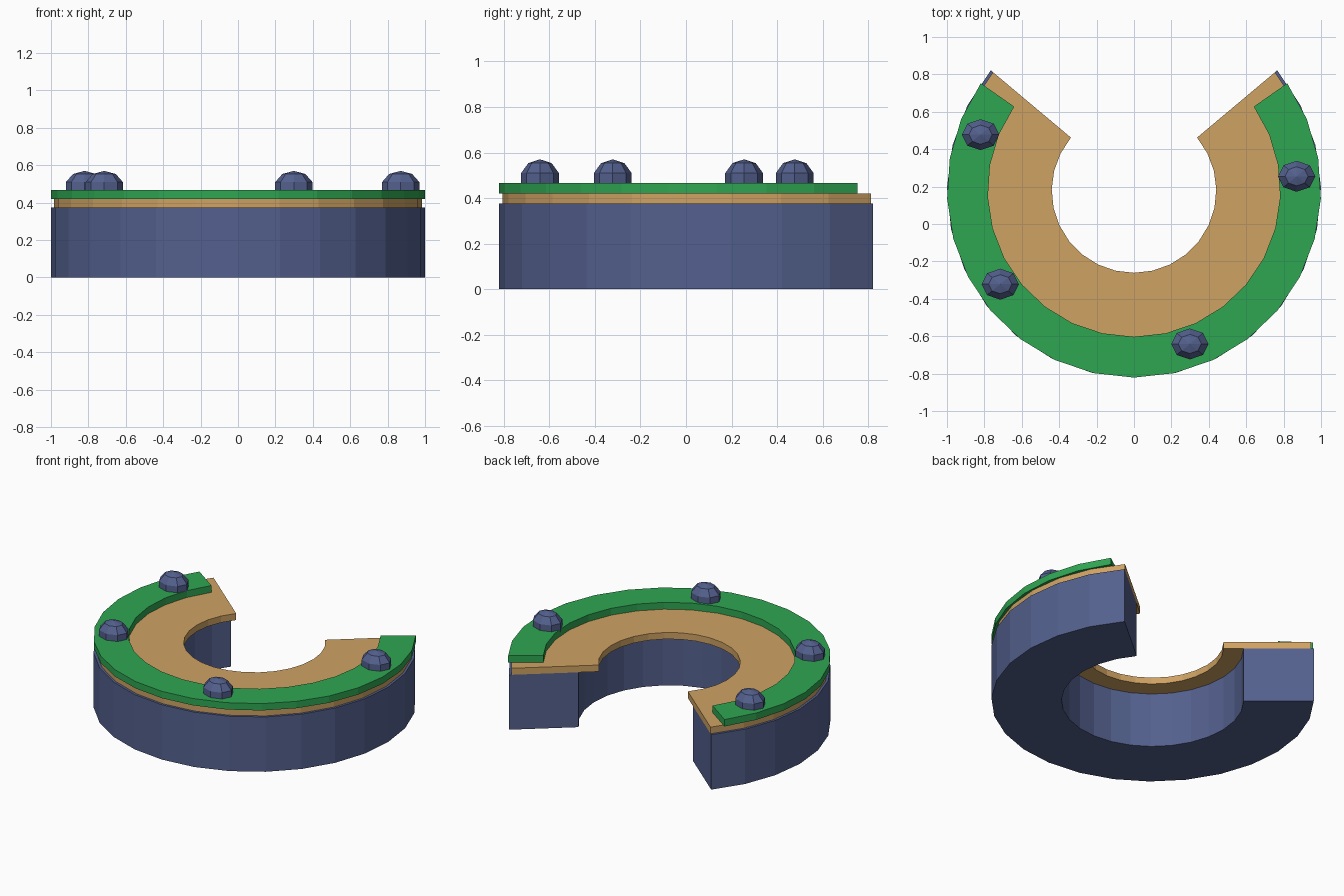
import bpy, bmesh, math

if "Cube" in bpy.data.objects:
    bpy.data.objects.remove(bpy.data.objects["Cube"])

CY = 0.179          # centre of the arcs
SEG = 20


def mat(name, col):
    m = bpy.data.materials.new(name)
    m.diffuse_color = (*col, 1)
    m.use_nodes = True
    m.node_tree.nodes["Principled BSDF"].inputs["Base Color"].default_value = m.diffuse_color
    return m


slate = mat("slate blue", (0.088, 0.118, 0.27))
tan = mat("tan", (0.62, 0.36, 0.124))
green = mat("green", (0.028, 0.38, 0.085))


def finish(bm, name, m):
    bmesh.ops.recalc_face_normals(bm, faces=bm.faces)
    me = bpy.data.meshes.new(name)
    bm.to_mesh(me)
    bm.free()
    me.materials.append(m)
    ob = bpy.data.objects.new(name, me)
    bpy.context.collection.objects.link(ob)
    return ob


def arc(name, r0, r1, z0, z1, span, m):
    """Open ring of rectangular section, symmetric about the front."""
    bm = bmesh.new()
    rings = []
    for i in range(SEG + 1):
        a = math.radians(-90 - span / 2 + span * i / SEG)
        rings.append([bm.verts.new((r * math.cos(a), CY + r * math.sin(a), z))
                      for r, z in ((r0, z0), (r1, z0), (r1, z1), (r0, z1))])
    for a, b in zip(rings, rings[1:]):
        for k in range(4):
            n = (k + 1) % 4
            bm.faces.new((a[k], a[n], b[n], b[k]))
    bm.faces.new(rings[0])
    bm.faces.new(rings[-1])
    return finish(bm, name, m)


# counter body, top slab and raised outer rail
arc("counter_body", 0.565, 1.0, 0.0, 0.375, 260, slate)
arc("counter_top", 0.44, 0.984, 0.375, 0.42, 260, tan)
arc("outer_rail", 0.782, 1.0, 0.42, 0.467, 250, green)

# flattened low-poly knobs along the rail
for i, deg in enumerate((5, 160, 215, 290)):
    a = math.radians(deg)
    bm = bmesh.new()
    bmesh.ops.create_uvsphere(bm, u_segments=8, v_segments=5, radius=1)
    bmesh.ops.scale(bm, vec=(0.105, 0.087, 0.087), verts=bm.verts)
    ob = finish(bm, f"knob_{i + 1}", slate)
    ob.location = (0.873 * math.cos(a), CY + 0.873 * math.sin(a), 0.483)
